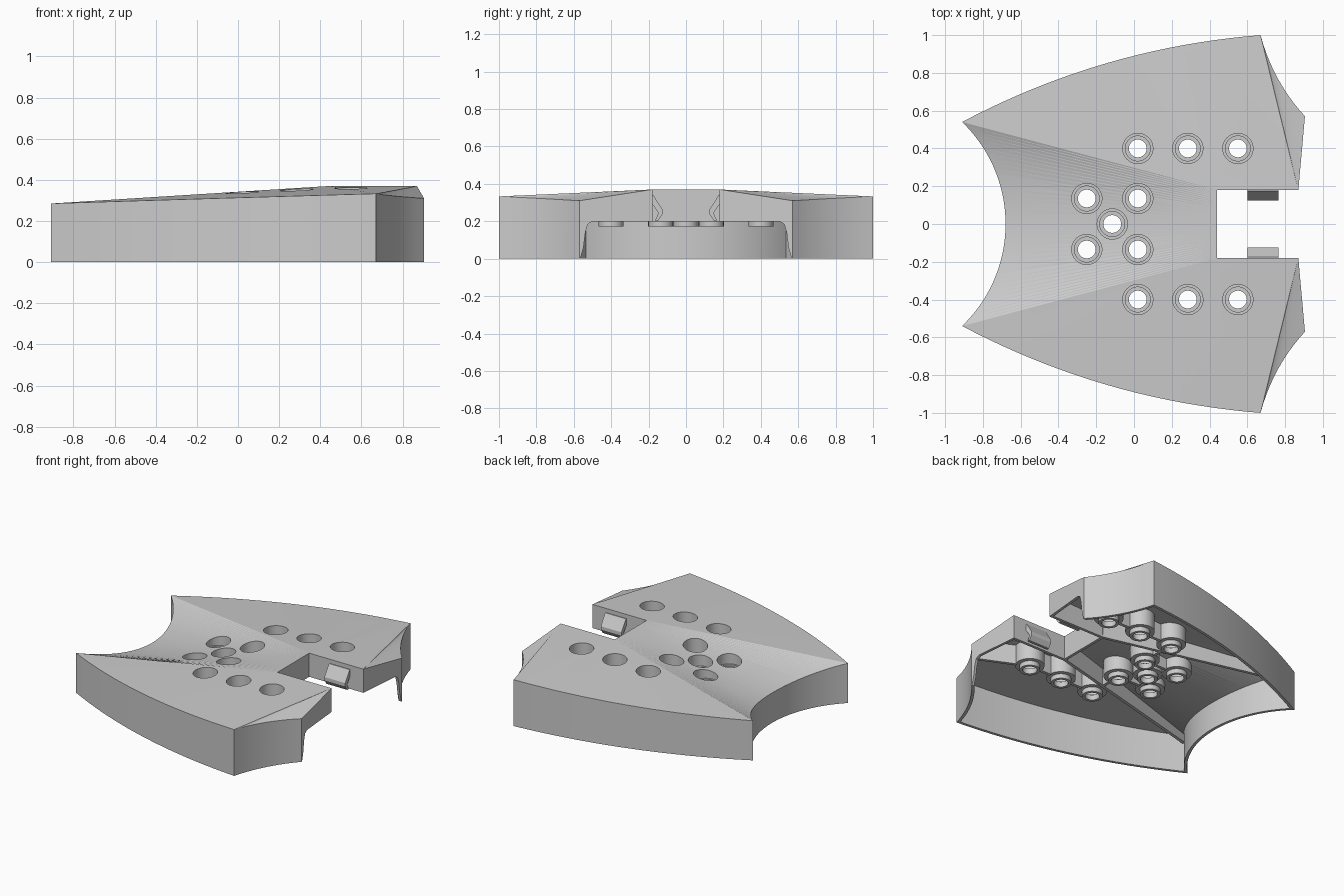
import bpy, bmesh, math
from mathutils import Vector
from mathutils.bvhtree import BVHTree

if "Cube" in bpy.data.objects:
    bpy.data.objects.remove(bpy.data.objects["Cube"])

N = 20
P1, P2 = Vector((-.91, .54, .285)), Vector((.67, 1, .333))
P3, P4, P5 = Vector((.905, .57, .31)), Vector((.87, .18, .37)), Vector((.44, .18, .37))


def arc(a, b, sag, n):
    """Points from a to b bulging sideways by sag (left of travel), height linear."""
    d = (b - a).xy
    side = Vector((-d.y, d.x, 0)).normalized()
    return [a.lerp(b, i / n) + side * sag * 4 * (i / n) * (1 - i / n) for i in range(n + 1)]


def finish(bm, name, angle=10):
    me = bpy.data.meshes.new(name)
    bm.to_mesh(me)
    ob = bpy.data.objects.new(name, me)
    bpy.context.collection.objects.link(ob)
    bpy.ops.object.select_all(action='DESELECT')
    ob.select_set(True)
    bpy.context.view_layer.objects.active = ob
    bpy.ops.object.shade_smooth_by_angle(angle=math.radians(angle))
    return ob


# Outline of one half, from the front notch round to the slot
R, cx = .749, -1.429
notch = []
for i in range(N + 1):
    t = math.asin(.54 / R) * i / N
    y = R * math.sin(t)
    notch.append(Vector((cx + R * math.cos(t), y, .215 + .07 * (y / .54) ** 2)))
notch[-1] = P1.copy()
flank = arc(P1, P2, .085, N)
rear = arc(P2, P3, -.03, 10)
step = [(.565, 0), (.548, .06), (.538, .14), (.525, .185), (.50, .2)]
edge = [P3.lerp(P4, (P3.y - y) / (P3.y - P4.y)) for y, z in step]
slot = [Vector((.44, .18 * i / N, .37)) for i in range(N + 1)]

faces = [[notch[i], slot[i], slot[i + 1], notch[i + 1]] for i in range(N)]
faces += [[P5, flank[i + 1], flank[i]] for i in range(N)]
faces += [[P5, P4, P2], [P4] + edge[::-1] + rear[::-1]]

# Walls below the outline, lifted to z = .2 around the slot
ring = [(p, 0) for p in notch + flank[1:] + rear[1:]]
ring += [(p, s[1]) for p, s in zip(edge, step)]
ring += [(p, .2) for p in [P4] + slot[::-1]]
for (a, za), (b, zb) in zip(ring, ring[1:]):
    faces.append([a, b, Vector((b.x, b.y, zb)), Vector((a.x, a.y, za))])

# Skin of the shell, both halves
bm = bmesh.new()
for s in (1, -1):
    for f in faces:
        bm.faces.new([bm.verts.new((p.x, p.y * s, p.z)) for p in f])
bmesh.ops.remove_doubles(bm, verts=bm.verts, dist=.0005)
bmesh.ops.triangulate(bm, faces=bm.faces)
bmesh.ops.recalc_face_normals(bm, faces=bm.faces)
bm.normal_update()
if sum(f.normal.z * f.calc_area() for f in bm.faces) < 0:
    bmesh.ops.reverse_faces(bm, faces=bm.faces)
tree = BVHTree.FromBMesh(bm)
shell = finish(bm, "shell")


def height(x, y):
    hit = tree.ray_cast(Vector((x, y, 1)), Vector((0, 0, -1)))[0]
    return hit.z if hit else .3


# Screw positions
screws = [(-.115, 0)]
for s in (1, -1):
    screws += [(x, .4 * s) for x in (.02, .285, .55)] + [(x, .135 * s) for x in (-.25, .02)]

# Hole cutters
bm = bmesh.new()
for x, y in screws:
    g = bmesh.ops.create_cone(bm, cap_ends=True, segments=48, radius1=.08, radius2=.08, depth=.4)
    bmesh.ops.translate(bm, verts=g['verts'], vec=(x, y, .415))
cutter = finish(bm, "hole_cutter")
cutter.hide_render = True

# Thicken and drill the shell
bpy.context.view_layer.objects.active = shell
m = shell.modifiers.new("thickness", 'SOLIDIFY')
m.thickness, m.offset, m.use_even_offset = .02, -1, True
b = shell.modifiers.new("holes", 'BOOLEAN')
b.operation, b.object, b.solver = 'DIFFERENCE', cutter, 'EXACT'
# thickness and drilling must come before the smoothing
shell.modifiers.move(shell.modifiers.find("thickness"), 0)
shell.modifiers.move(shell.modifiers.find("holes"), 1)
for name in ("thickness", "holes"):
    bpy.ops.object.modifier_apply(modifier=name)
bpy.data.objects.remove(cutter)
bpy.ops.object.select_all(action='DESELECT')
shell.select_set(True)
bpy.ops.object.shade_smooth_by_angle(angle=math.radians(10))

# Screw bosses: stepped tubes whose rims follow the top skin
profile = [(.096, None), (.096, .205), (.067, .205), (.067, .172), (.047, .172),
           (.047, .21), (.066, .21), (.066, .222), (.08, .222), (.08, None)]
bm = bmesh.new()
for x, y in screws:
    cols = []
    for i in range(48):
        a = math.tau * i / 48
        col = []
        for r, z in profile:
            px, py = x + r * math.cos(a), y + r * math.sin(a)
            col.append(bm.verts.new((px, py, height(px, py) - .004 if z is None else z)))
        cols.append(col)
    for i in range(48):
        c, d = cols[i], cols[(i + 1) % 48]
        for j in range(len(profile)):
            k = (j + 1) % len(profile)
            bm.faces.new((c[j], d[j], d[k], c[k]))
bmesh.ops.recalc_face_normals(bm, faces=bm.faces)
finish(bm, "screw_bosses", 30)

# Stiffening ribs under the skin
bm = bmesh.new()


def rib(a, b, trim_a=0, trim_b=0, w=.011):
    for s in (1, -1):
        p, q = Vector((a[0], a[1] * s)), Vector((b[0], b[1] * s))
        d = (q - p).normalized()
        p, q = p + d * trim_a, q - d * trim_b
        n = Vector((-d.y, d.x)) * w
        base = [p + n, p - n, q - n, q + n]
        tops = [height(*p) - .01] * 2 + [height(*q) - .01] * 2
        lo = [bm.verts.new((v.x, v.y, .2)) for v in base]
        hi = [bm.verts.new((v.x, v.y, t)) for v, t in zip(base, tops)]
        bm.faces.new(lo)
        bm.faces.new(hi)
        for i in range(4):
            j = (i + 1) % 4
            bm.faces.new((lo[i], lo[j], hi[j], hi[i]))


rib((-.86, .52), (.43, .19))
rib((.02, .4), (.285, .4), .09, .09)
rib((.285, .4), (.55, .4), .09, .09)
rib((.55, .4), (.885, .555), .09)
rib((.02, .135), (.02, .4), .09, .09)
rib((-.25, .135), (.02, .135), .09, .09)
bmesh.ops.recalc_face_normals(bm, faces=bm.faces)
finish(bm, "ribs")

# Snap clips inside the slot
clip = [(.19, .34), (.175, .34), (.125, .262), (.125, .238), (.148, .205),
        (.165, .205), (.147, .245), (.19, .305)]
bm = bmesh.new()
for s in (1, -1):
    ends = [[bm.verts.new((x, y * s, z)) for y, z in clip] for x in (.6, .765)]
    for e in ends:
        bm.faces.new(e)
    for i in range(len(clip)):
        j = (i + 1) % len(clip)
        bm.faces.new((ends[0][i], ends[0][j], ends[1][j], ends[1][i]))
bmesh.ops.recalc_face_normals(bm, faces=bm.faces)
finish(bm, "snap_clips")
